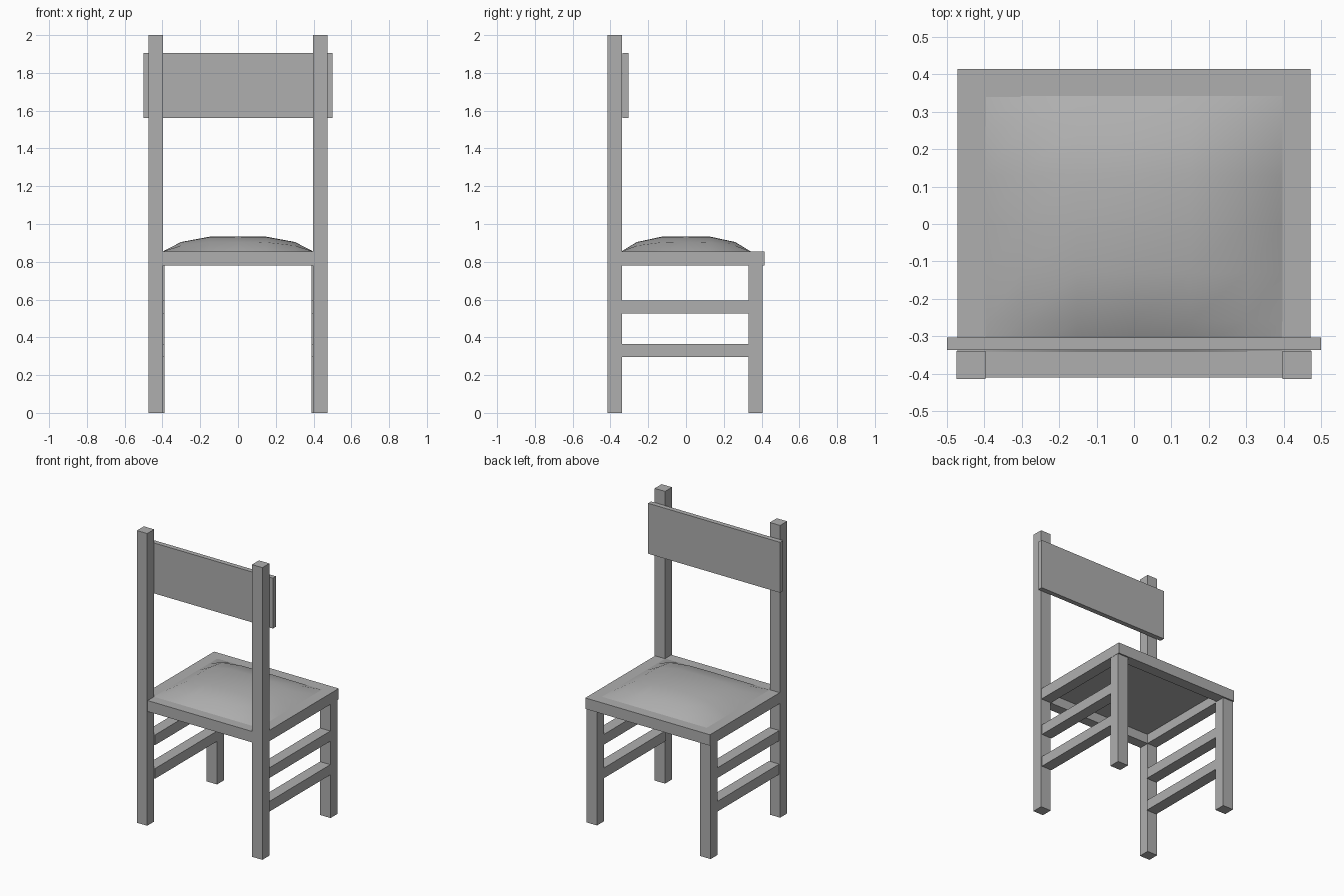
import bpy
import bmesh

if "Cube" in bpy.data.objects:
    bpy.data.objects.remove(bpy.data.objects["Cube"])

grey = bpy.data.materials.new("grey")
grey.diffuse_color = (0.43, 0.43, 0.43, 1)
grey.use_nodes = True
grey.node_tree.nodes["Principled BSDF"].inputs["Base Color"].default_value = grey.diffuse_color


def finish(name, bm):
    me = bpy.data.meshes.new(name)
    bmesh.ops.recalc_face_normals(bm, faces=bm.faces)
    bm.to_mesh(me)
    bm.free()
    me.materials.append(grey)
    ob = bpy.data.objects.new(name, me)
    bpy.context.collection.objects.link(ob)
    return ob


def box(name, x, y, z):
    """Box from (min, max) ranges on each axis."""
    bm = bmesh.new()
    bmesh.ops.create_cube(bm, size=1)
    for v in bm.verts:
        v.co = [r[0] if c < 0 else r[1] for c, r in zip(v.co, (x, y, z))]
    return finish(name, bm)


# Posts, legs, side rails and stretchers, on both sides
for side, s in (("left", -1), ("right", 1)):
    def pair(name, x, y, z):
        box(f"{side}_{name}", sorted((s * x[0], s * x[1])), y, z)
    pair("back_post", (0.397, 0.475), (-0.415, -0.34), (0, 2.0))
    pair("leg", (0.39, 0.47), (0.33, 0.405), (0, 0.78))
    pair("seat_rail", (0.395, 0.472), (-0.34, 0.415), (0.78, 0.855))
    pair("upper_stretcher", (0.39, 0.468), (-0.34, 0.33), (0.525, 0.595))
    pair("lower_stretcher", (0.39, 0.468), (-0.34, 0.33), (0.295, 0.365))

# Cross rails of the seat frame
box("seat_rail_by_posts", (-0.397, 0.397), (-0.41, -0.34), (0.78, 0.855))
box("seat_rail_by_legs", (-0.395, 0.395), (0.34, 0.415), (0.78, 0.855))

# Backrest board
box("backrest", (-0.5, 0.5), (-0.337, -0.304), (1.56, 1.905))

# Domed cushion: a coarse smooth grid with a flat underside
steps = (-1, -0.76, -0.38, 0, 0.38, 0.76, 1)
rise = (0, 0.62, 0.97, 1, 0.97, 0.62, 0)
bm = bmesh.new()
grid = [[bm.verts.new((0.397 * u, 0.342 * v, 0.855 + 0.08 * a * b))
         for u, a in zip(steps, rise)] for v, b in zip(steps, rise)]
for j in range(6):
    for i in range(6):
        f = bm.faces.new((grid[j][i], grid[j][i + 1],
                          grid[j + 1][i + 1], grid[j + 1][i]))
        f.smooth = True
rim = [e for e in bm.edges if e.is_boundary]
ext = bmesh.ops.extrude_edge_only(bm, edges=rim)["geom"]
for v in ext:
    if isinstance(v, bmesh.types.BMVert):
        v.co.z = 0.845
bottom = [e for e in bm.edges if e.is_boundary]
bmesh.ops.edgeloop_fill(bm, edges=bottom)
cushion = finish("seat_cushion", bm)
bpy.context.view_layer.objects.active = cushion
cushion.select_set(True)
bpy.ops.object.shade_smooth_by_angle(angle=0.6)
